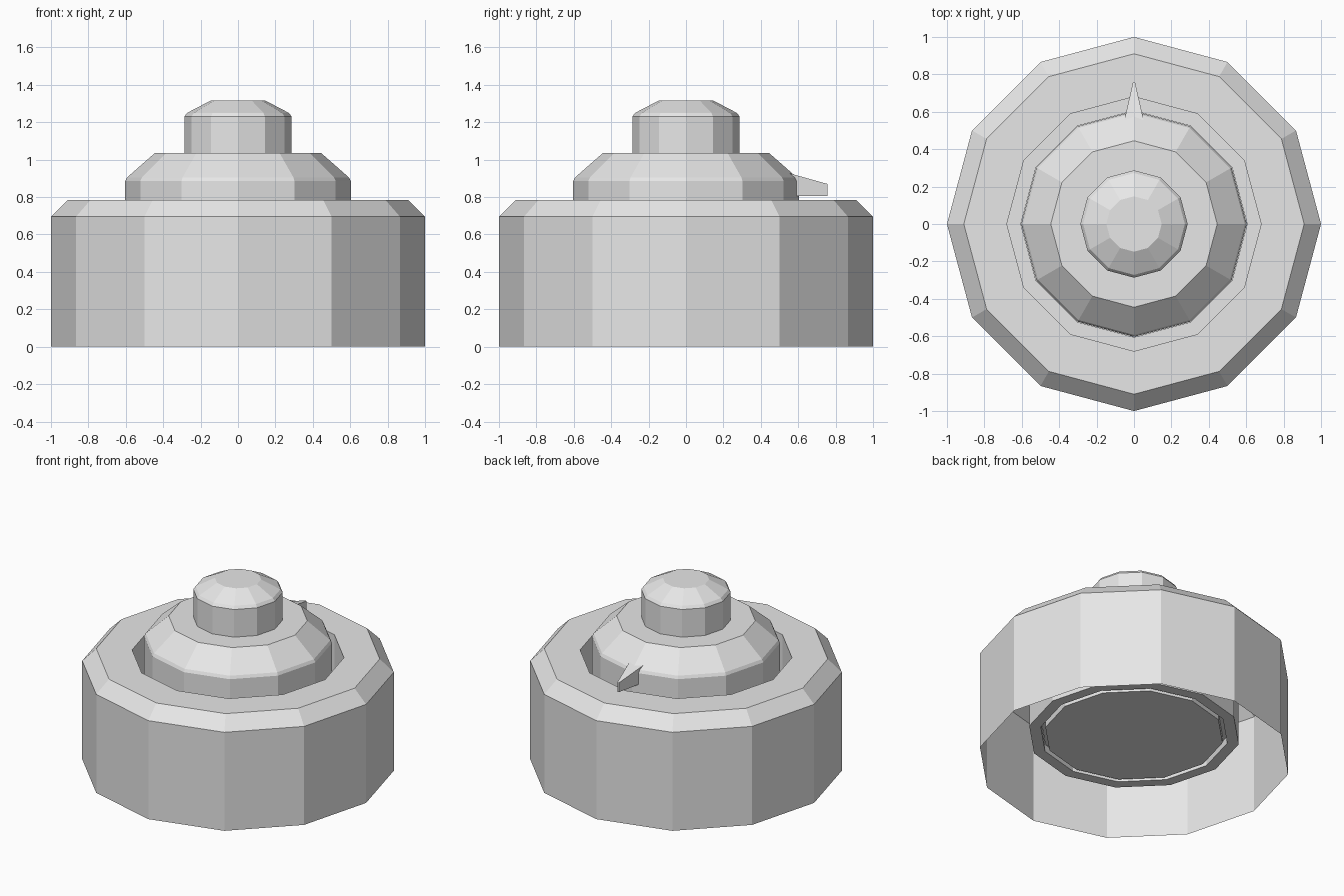
import bpy
import bmesh
from math import cos, sin, tau

SIDES = 12

cube = bpy.data.objects.get("Cube")
if cube:
    bpy.data.objects.remove(cube, do_unlink=True)

grey = bpy.data.materials.new("plain_grey")
grey.use_nodes = True
grey.diffuse_color = (0.8, 0.8, 0.8, 1)
grey.node_tree.nodes["Principled BSDF"].inputs["Base Color"].default_value = (0.8, 0.8, 0.8, 1)


def finish(name, bm):
    mesh = bpy.data.meshes.new(name)
    bm.to_mesh(mesh)
    bm.free()
    mesh.materials.append(grey)
    obj = bpy.data.objects.new(name, mesh)
    bpy.context.collection.objects.link(obj)
    return obj


def turned(name, profile, cap_start=False, cap_end=False):
    """Revolve a (radius, height) profile, listed from the outside bottom up."""
    bm = bmesh.new()
    rings = [[bm.verts.new((r * cos(tau * i / SIDES), r * sin(tau * i / SIDES), z))
              for i in range(SIDES)] for r, z in profile]
    for low, high in zip(rings, rings[1:]):
        for i in range(SIDES):
            j = (i + 1) % SIDES
            bm.faces.new((low[i], low[j], high[j], high[i]))
    if cap_start:
        bm.faces.new(rings[0][::-1])
    if cap_end:
        bm.faces.new(rings[-1])
    return finish(name, bm)


# Housing: open shell with a sunken well for the dial
turned("housing", [(1, 0), (1, 0.695), (0.91, 0.785), (0.68, 0.785),
                   (0.68, 0.19), (0.605, 0.19), (0.605, 0.24)])

# Dial: long barrel seated in the well, with a stepped underside
turned("dial", [(0.575, 0.19), (0.575, 0.24), (0.603, 0.24), (0.603, 0.885),
                (0.593, 0.905), (0.445, 1.035)], cap_start=True, cap_end=True)

# Push button on top of the dial
turned("button", [(0.287, 1.035), (0.287, 1.23), (0.272, 1.25), (0.148, 1.315)],
       cap_end=True)

# Pointer: tapered wedge at the back of the dial
bm = bmesh.new()
sections = [[bm.verts.new((x, y, z)) for x, z in
             ((-w, 0.805), (w, 0.805), (w, top), (-w, top))]
            for y, w, top in ((0.5, 0.064, 0.942), (0.757, 0.006, 0.87))]
inner, tip = sections
bm.faces.new(inner)
bm.faces.new(tip[::-1])
for i in range(4):
    j = (i + 1) % 4
    bm.faces.new((inner[j], inner[i], tip[i], tip[j]))
bmesh.ops.recalc_face_normals(bm, faces=bm.faces)
finish("pointer", bm)
